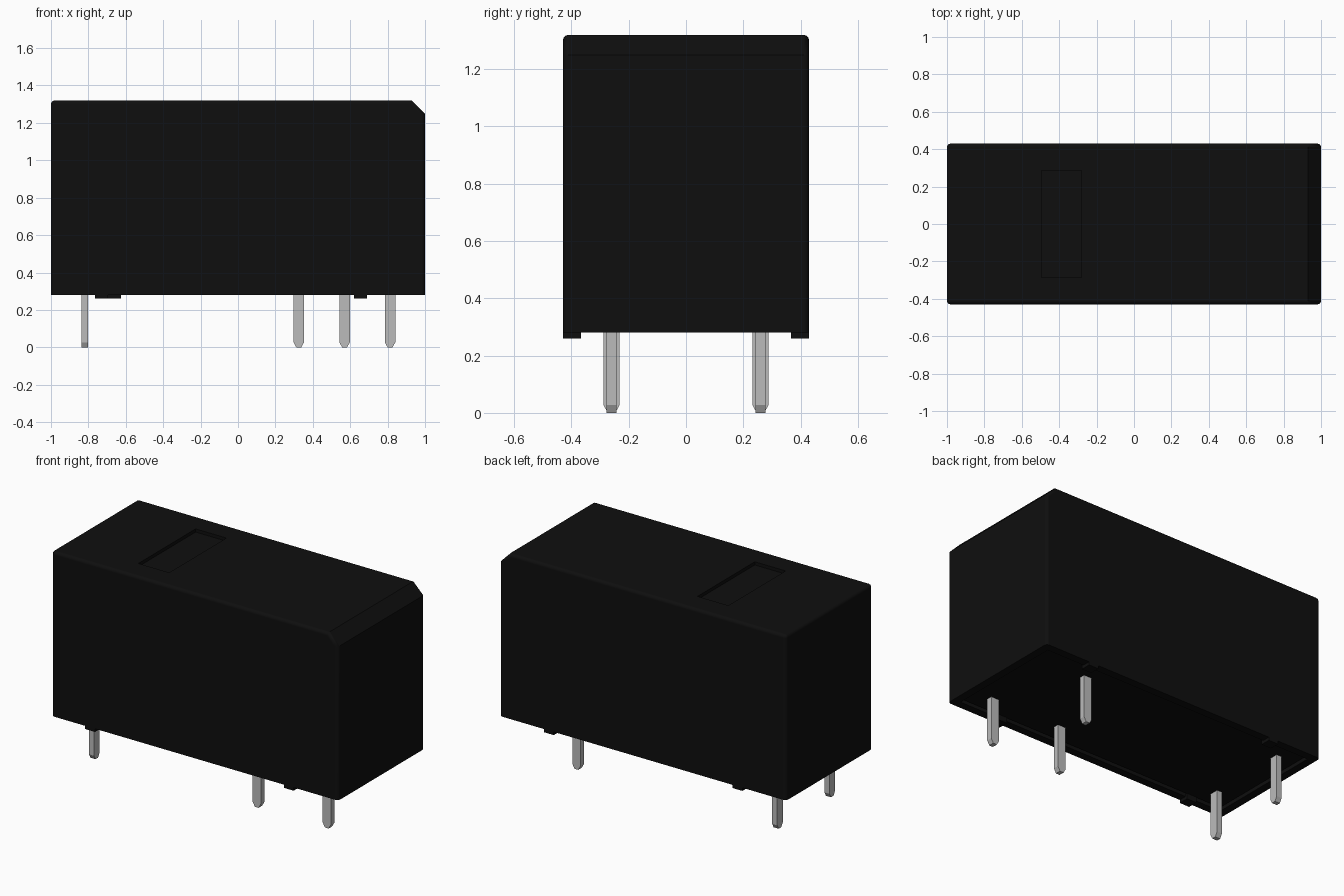
import bpy, bmesh, math
from mathutils import Matrix, Vector

if "Cube" in bpy.data.objects:
    bpy.data.objects.remove(bpy.data.objects["Cube"], do_unlink=True)


def material(name, value, rough):
    m = bpy.data.materials.new(name)
    m.use_nodes = True
    col = (value, value, value, 1)
    m.diffuse_color = col
    bsdf = m.node_tree.nodes["Principled BSDF"]
    bsdf.inputs["Base Color"].default_value = col
    bsdf.inputs["Roughness"].default_value = rough
    return m


BLACK = material("black plastic", 0.0045, 0.5)
METAL = material("pin metal", 0.5, 0.4)


def finish(name, bm, mat):
    bmesh.ops.recalc_face_normals(bm, faces=bm.faces[:])
    me = bpy.data.meshes.new(name)
    bm.to_mesh(me)
    bm.free()
    me.materials.append(mat)
    ob = bpy.data.objects.new(name, me)
    bpy.context.collection.objects.link(ob)
    return ob


def prism(outline, depth):
    """Extrude an (x, z) outline along y, centred on y = 0."""
    bm = bmesh.new()
    face = bm.faces.new([bm.verts.new((x, -depth / 2, z)) for x, z in outline])
    ext = bmesh.ops.extrude_face_region(bm, geom=[face])
    verts = [v for v in ext["geom"] if isinstance(v, bmesh.types.BMVert)]
    bmesh.ops.translate(bm, verts=verts, vec=(0, depth, 0))
    return bm


def box(name, x0, x1, y0, y1, z0, z1, mat=BLACK):
    bm = prism([(x0, z0), (x1, z0), (x1, z1), (x0, z1)], y1 - y0)
    bmesh.ops.translate(bm, verts=bm.verts[:], vec=(0, (y0 + y1) / 2, 0))
    return finish(name, bm, mat)


def cut(target, cutter):
    cutter.hide_render = True
    mod = target.modifiers.new("cut", "BOOLEAN")
    mod.operation = "DIFFERENCE"
    mod.solver = "EXACT"
    mod.object = cutter
    bpy.context.view_layer.objects.active = target
    bpy.ops.object.modifier_apply(modifier=mod.name)
    bpy.data.objects.remove(cutter, do_unlink=True)


# Case: box with one chamfered top edge and softly rounded corners
BOTTOM, TOP = 0.28, 1.32
bm = prism([(-1, BOTTOM), (1, BOTTOM), (1, 1.25), (0.93, TOP), (-1, TOP)], 0.86)


def rounded(edge):
    a, b = (v.co for v in edge.verts)
    on_bottom = max(a.z, b.z) < BOTTOM + 0.01
    across_chamfer = abs(a.y - b.y) > 0.1 and min(a.x, b.x) > 0.9
    return not (on_bottom or across_chamfer)


bmesh.ops.bevel(bm, geom=[e for e in bm.edges if rounded(e)], offset=0.02,
                segments=3, profile=0.5, affect="EDGES")
case = finish("case", bm, BLACK)

# Shallow pocket in the top, and the open underside
cut(case, box("pocket_cutter", -0.495, -0.28, -0.285, 0.285, TOP - 0.02, TOP + 0.1))
cut(case, box("underside_cutter", -0.95, 0.95, -0.38, 0.38, 0.2, BOTTOM + 0.04))

bpy.ops.object.select_all(action="DESELECT")
case.select_set(True)
bpy.context.view_layer.objects.active = case
bpy.ops.object.shade_smooth_by_angle(angle=math.radians(40))
case.modifiers.new("even shading", "WEIGHTED_NORMAL").keep_sharp = True

# Base plate set slightly inside the case
box("base_plate", -0.94, 0.94, -0.37, 0.37, BOTTOM + 0.015, BOTTOM + 0.06)

# Stand-off feet under the long walls: x centre, side
for i, (x, side) in enumerate([(-0.73, -1), (0.655, -1), (-0.66, 1), (0.655, 1)]):
    y0, y1 = sorted((side * 0.367, side * 0.43))
    box(f"foot_{i + 1}", x - 0.034, x + 0.034, y0, y1, 0.26, 0.30)

# Flat pins with tapered tips: x, y, turned a quarter or not
PINS = [(-0.82, -0.26, True), (-0.82, 0.26, True), (0.325, -0.26, False),
        (0.57, 0.26, False), (0.813, -0.26, False)]
for i, (x, y, turned) in enumerate(PINS):
    bm = prism([(-0.013, 0), (0.013, 0), (0.028, 0.027), (0.028, 0.32),
                (-0.028, 0.32), (-0.028, 0.027)], 0.035)
    turn = Matrix.Rotation(math.pi / 2 if turned else 0, 4, "Z")
    bm.transform(Matrix.Translation(Vector((x, y, 0))) @ turn)
    finish(f"pin_{i + 1}", bm, METAL)
